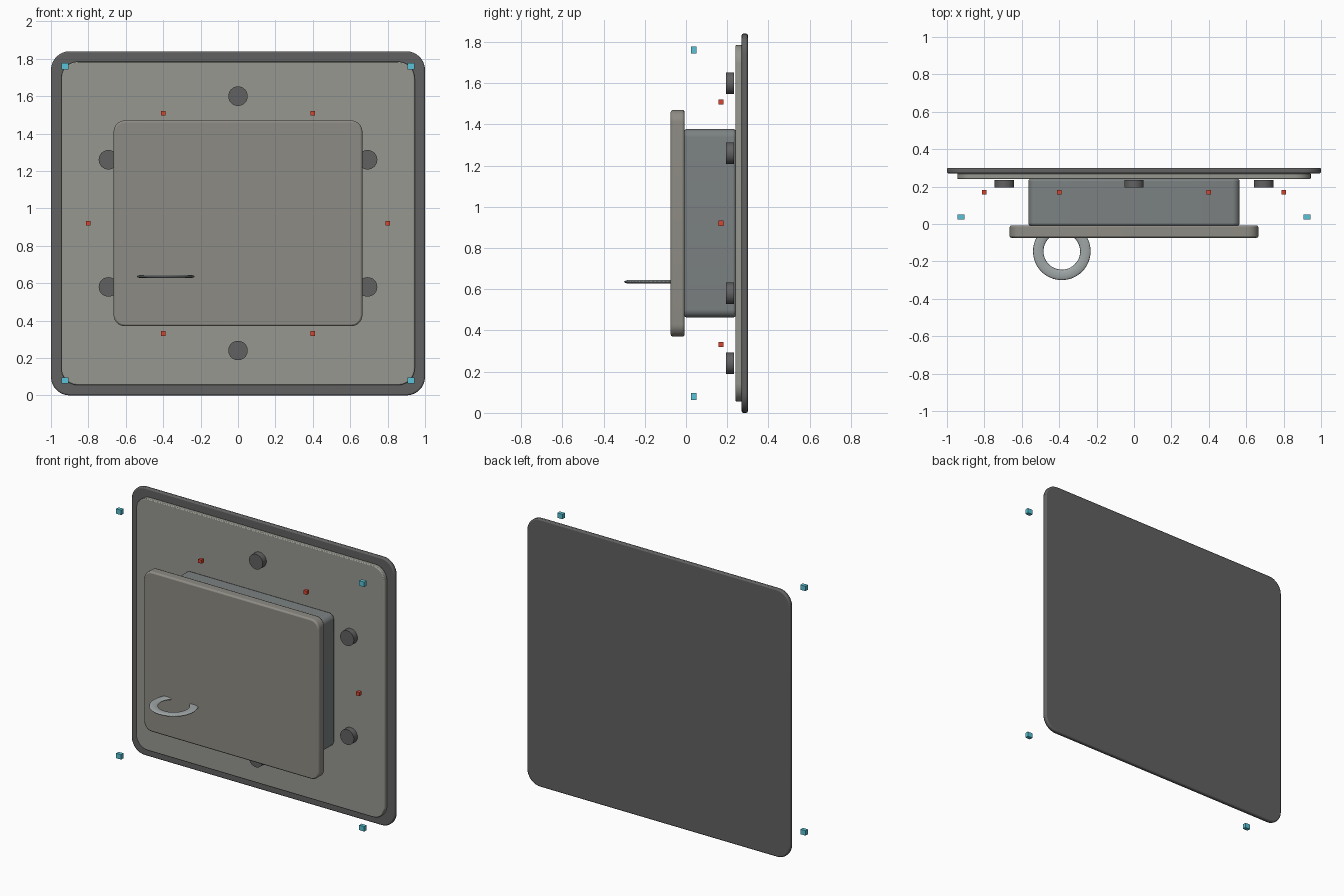
import bpy, bmesh
from math import sin, cos, pi, radians

if "Cube" in bpy.data.objects:
    bpy.data.objects.remove(bpy.data.objects["Cube"])

ZC = 0.92  # height of the panel centre


def material(name, color):
    m = bpy.data.materials.new(name)
    m.diffuse_color = (*color, 1)
    m.use_nodes = True
    m.node_tree.nodes["Principled BSDF"].inputs["Base Color"].default_value = m.diffuse_color
    return m


DARK = material("dark_grey", (0.12, 0.12, 0.12))
WARM = material("warm_grey", (0.31, 0.31, 0.28))
LID = material("lid_grey", (0.27, 0.26, 0.23))
STEEL = material("blue_grey", (0.2, 0.22, 0.22))
METAL = material("ring_metal", (0.35, 0.38, 0.38))
RED = material("red_light", (0.7, 0.06, 0.03))
CYAN = material("cyan_light", (0.1, 0.55, 0.68))


def finish(bm, name, mat, bevel=0.0):
    bmesh.ops.recalc_face_normals(bm, faces=bm.faces)
    me = bpy.data.meshes.new(name)
    bm.to_mesh(me)
    bm.free()
    ob = bpy.data.objects.new(name, me)
    bpy.context.collection.objects.link(ob)
    me.materials.append(mat)
    if bevel:
        b = ob.modifiers.new("soft_edges", 'BEVEL')
        b.width = bevel
        b.segments = 2
        b.limit_method = 'ANGLE'
        b.angle_limit = radians(50)
    return ob


def smooth(ob, angle=35):
    bpy.ops.object.select_all(action='DESELECT')
    ob.select_set(True)
    bpy.context.view_layer.objects.active = ob
    bpy.ops.object.shade_smooth_by_angle(angle=radians(angle))


def slab(name, hx, hz, y0, y1, radius, bevel, mat):
    """Upright plate with rounded corners, extruded along y."""
    bm = bmesh.new()
    ring, n = [], 8
    for k, (sx, sz) in enumerate([(1, 1), (-1, 1), (-1, -1), (1, -1)]):
        for i in range(n + 1):
            a = (k + i / n) * pi / 2
            ring.append(bm.verts.new((sx * (hx - radius) + radius * cos(a), y0,
                                      ZC + sz * (hz - radius) + radius * sin(a))))
    face = bm.faces.new(ring)
    ext = bmesh.ops.extrude_face_region(bm, geom=[face], use_keep_orig=True)
    for v in ext["geom"]:
        if isinstance(v, bmesh.types.BMVert):
            v.co.y = y1
    smooth(finish(bm, name, mat, bevel))


def box(name, center, size, mat):
    bm = bmesh.new()
    bmesh.ops.create_cube(bm, size=1)
    for v in bm.verts:
        v.co = [c + s * p for c, s, p in zip(center, size, v.co)]
    finish(bm, name, mat)


# Stacked panels, from the wall outwards
slab("back_plate", 1.0, 0.92, 0.27, 0.30, 0.10, 0.008, DARK)
slab("inner_plate", 0.945, 0.865, 0.24, 0.272, 0.09, 0.006, WARM)
slab("box_body", 0.565, 0.457, -0.008, 0.241, 0.04, 0.01, STEEL)
slab("front_cover", 0.665, 0.55, -0.074, -0.007, 0.06, 0.01, LID)

# Six studs and six red lights alternate around an ellipse
for i in range(6):
    a = radians(30 + 60 * i)
    bpy.ops.mesh.primitive_cylinder_add(
        vertices=32, radius=0.052, depth=0.04, rotation=(pi / 2, 0, 0),
        location=(0.8 * cos(a), 0.214, ZC + 0.68 * sin(a)))
    stud = bpy.context.object
    stud.name = f"stud_{i + 1}"
    stud.data.materials.append(DARK)
    smooth(stud)
    b = a + radians(30)
    box(f"red_light_{i + 1}", (0.8 * cos(b), 0.17, ZC + 0.68 * sin(b)), (0.025,) * 3, RED)

# Cyan corner lights
for sx in (-1, 1):
    for sz in (-1, 1):
        box(f"corner_light_{'left' if sx < 0 else 'right'}_{'low' if sz < 0 else 'high'}",
            (sx * 0.924, 0.037, ZC + sz * 0.84), (0.038, 0.026, 0.034), CYAN)

# Flat pull ring through the cover
bpy.ops.mesh.primitive_torus_add(
    major_radius=0.126, minor_radius=0.028, major_segments=48, minor_segments=12,
    location=(-0.386, -0.146, 0.636))
ring = bpy.context.object
ring.name = "pull_ring"
ring.scale.z = 0.32
ring.data.materials.append(METAL)
smooth(ring, 60)
